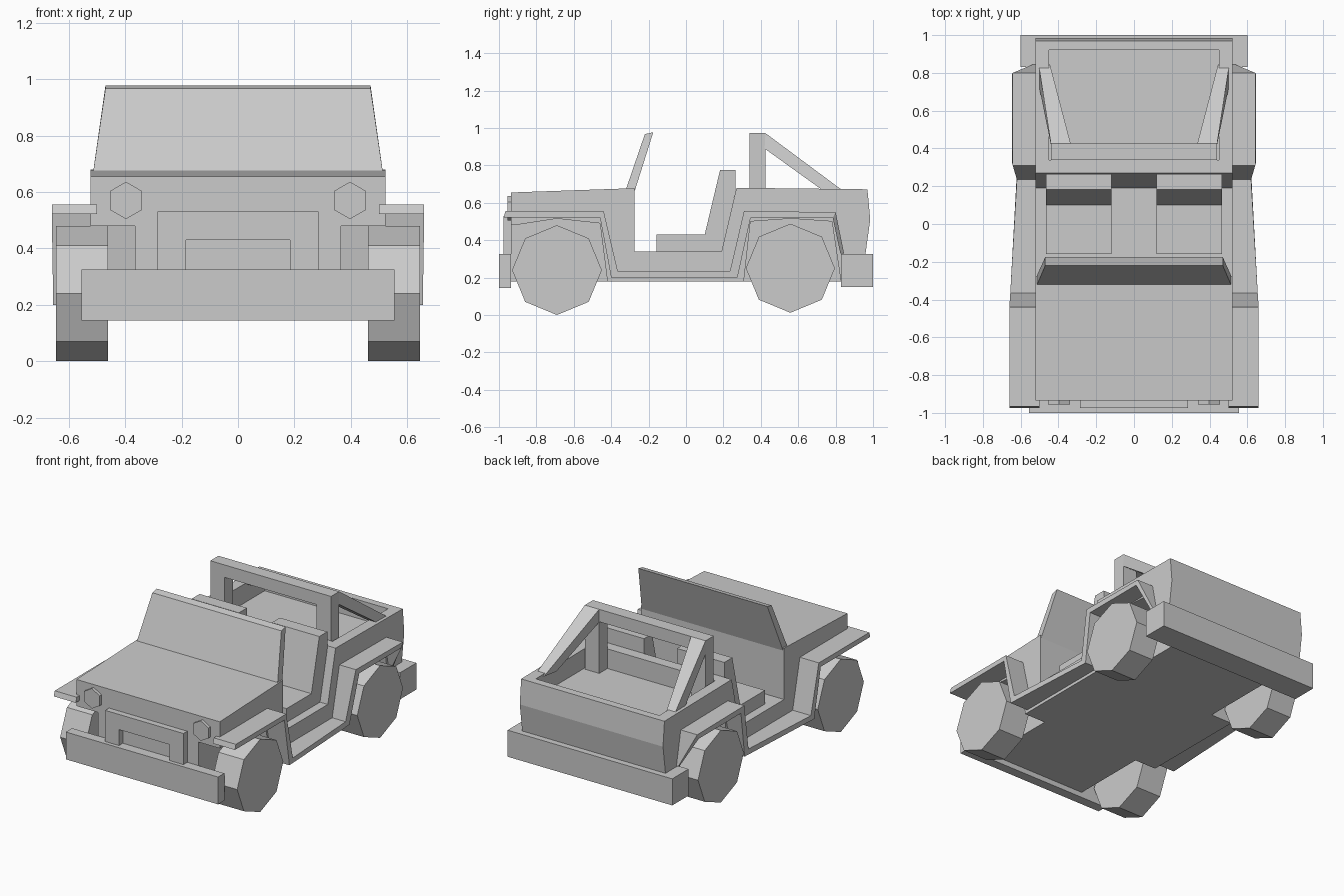
import bpy, bmesh, math

if "Cube" in bpy.data.objects:
    bpy.data.objects.remove(bpy.data.objects["Cube"])


def loft(name, rings):
    """Closed flat-faced solid through matching rings of points."""
    bm = bmesh.new()
    vs = [[bm.verts.new(p) for p in r] for r in rings]
    n = len(rings[0])
    for a, b in zip(vs, vs[1:]):
        for i in range(n):
            j = (i + 1) % n
            bm.faces.new((a[i], a[j], b[j], b[i]))
    bm.faces.new(vs[0])
    bm.faces.new(vs[-1])
    bmesh.ops.recalc_face_normals(bm, faces=bm.faces)
    me = bpy.data.meshes.new(name)
    bm.to_mesh(me)
    bm.free()
    ob = bpy.data.objects.new(name, me)
    bpy.context.collection.objects.link(ob)
    return ob


def prism(name, profile, x0, x1):
    """Side profile (y, z) extruded along x."""
    return loft(name, [[(x, y, z) for y, z in profile] for x in (x0, x1)])


def box(name, x0, x1, y0, y1, z0, z1):
    return prism(name, [(y0, z0), (y1, z0), (y1, z1), (y0, z1)], x0, x1)


def cut(target, cutter):
    cutter.hide_render = True
    cutter.hide_viewport = True
    m = target.modifiers.new("cut", 'BOOLEAN')
    m.operation = 'DIFFERENCE'
    m.solver = 'EXACT'
    m.object = cutter


def ngon(cy, cz, r, n):
    return [(cy + r * math.sin(2 * math.pi * i / n), cz + r * math.cos(2 * math.pi * i / n))
            for i in range(n)]


# Body tub: hood, open cabin and rear bed in one side profile
body = prism("body", [(-.935, .18), (-.935, .655), (-.275, .678), (-.275, .34), (.19, .34),
                      (.27, .68), (.97, .672), (.985, .51), (.96, .33), (.94, .18)], -.522, .522)
cut(body, box("bed_cutter", -.45, .45, .34, .92, .55, .8))

# Wheel wells
front_well = [(-.41, .1), (-.46, .49), (-.69, .515), (-.92, .48), (-1.0, .48), (-1.0, .1)]
rear_well = [(.30, .1), (.345, .5), (.56, .515), (.78, .5), (.84, .1)]
for s in (-1, 1):
    cut(body, prism("front_well_cutter", front_well, s * .365, s * .7))
    cut(body, prism("rear_well_cutter", rear_well, s * .365, s * .7))

# Windshield: leaning slab, narrower at the top
loft("windshield", [[(-w, y0, z0), (w, y0, z0), (w, y1, z1), (-w, y1, z1)]
                    for w, y0, z0, y1, z1 in ((.515, -.325, .66, -.275, .66),
                                              (.47, -.22, .967, -.175, .977))])

# Bumpers
box("front_bumper", -.555, .555, -1.0, -.935, .145, .325)
box("rear_bumper", -.6, .6, .83, 1.0, .15, .325)

# Grille: inverted U frame
loft("grille", [[(x, y, z) for x, z in ((-.285, .3), (-.285, .53), (.285, .53), (.285, .3),
                                        (.185, .3), (.185, .43), (-.185, .43), (-.185, .3))]
                for y in (-.975, -.92)])

# Roll bar crossbeam
box("roll_bar_top", -.44, .44, .34, .425, .89, .972)

# Fender strip stations: outer y, z, inner y, z, outer x
fender = [(-.965, .555, -.975, .522, .66), (-.44, .555, -.46, .522, .66),
          (-.365, .235, -.40, .2, .655), (.235, .235, .275, .2, .62),
          (.31, .555, .345, .518, .642), (.80, .55, .785, .518, .642),
          (.845, .33, .825, .33, .535)]

for s, side in ((-1, "left"), (1, "right")):
    # Fenders and running board
    loft(side + "_fender",
         [[(s * .5, a, b), (s * x, a, b), (s * x, c, d), (s * .5, c, d)]
          for a, b, c, d, x in fender])
    # Wheels
    for end, cy, cz, r in (("front", -.69, .24, .24), ("rear", .558, .25, .238)):
        prism(f"{end}_{side}_wheel", ngon(cy, cz, r, 8), s * .46, s * .645)
    # Headlights
    loft(side + "_headlight",
         [[(s * .397 + u, y, v) for u, v in ngon(0, .57, .066, 6)] for y in (-.955, -.92)])
    # Seats
    prism(side + "_seat", [(-.158, .335), (-.158, .43), (.10, .43), (.182, .775), (.265, .775),
                           (.265, .66), (.19, .335)], s * .12, s * .465)
    # Roll bar post and rear brace
    box(side + "_roll_bar_post", s * .335, s * .44, .34, .425, .54, .9)
    loft(side + "_roll_bar_brace",
         [[(s * .335, .42, .89), (s * .44, .42, .89), (s * .44, .425, .972), (s * .335, .425, .972)],
          [(s * .425, .74, .66), (s * .505, .74, .66), (s * .505, .845, .66), (s * .445, .845, .66)]])
